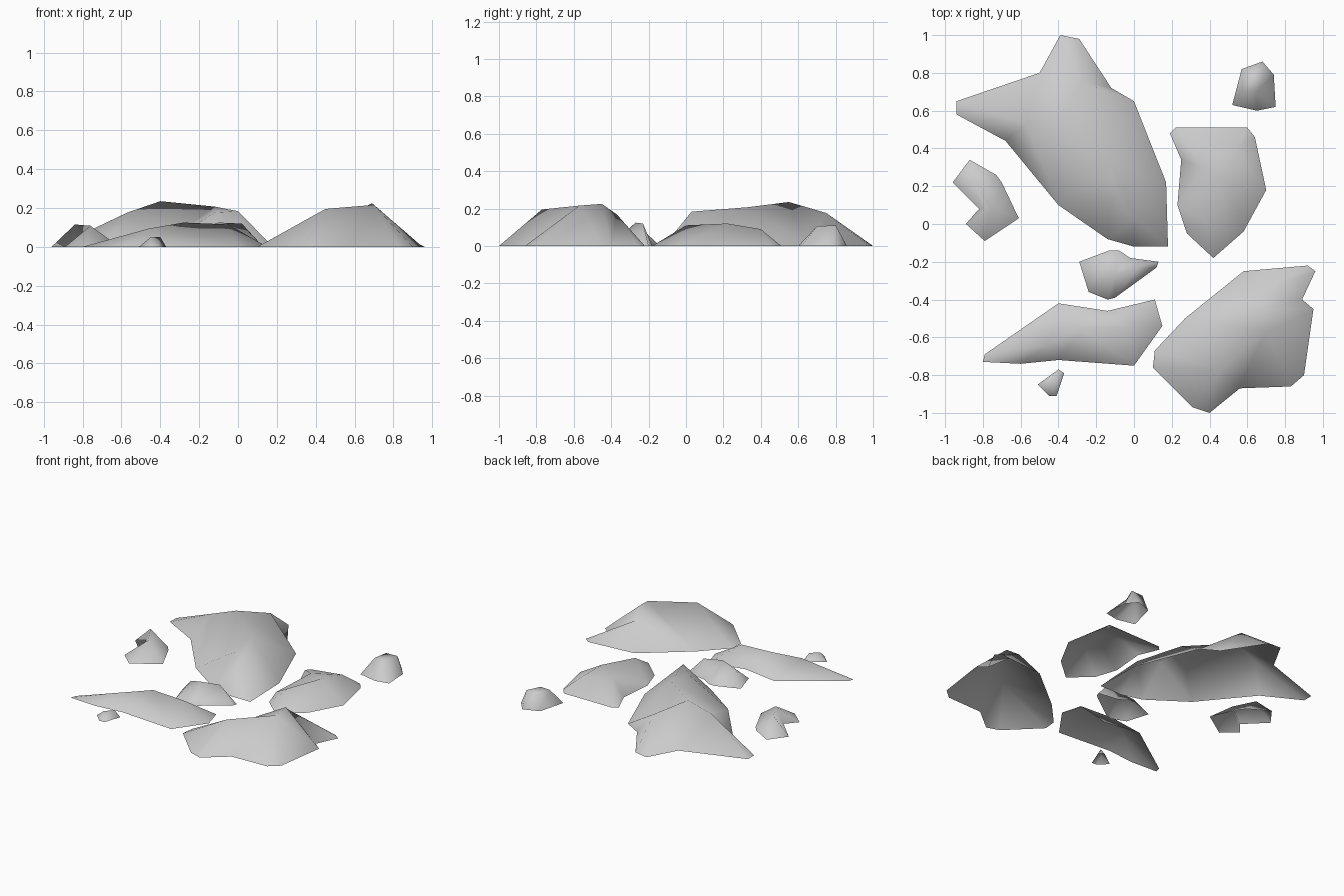
import bpy
import bmesh
from mathutils import Vector
from mathutils.geometry import delaunay_2d_cdt

# Remove the default object
cube = bpy.data.objects.get("Cube")
if cube:
    bpy.data.objects.remove(cube, do_unlink=True)


def make_material(name, grey):
    """Create one flat grey material."""
    material = bpy.data.materials.new(name)
    material.use_nodes = True
    colour = (grey, grey, grey, 1)
    material.diffuse_color = colour
    shader = material.node_tree.nodes["Principled BSDF"]
    shader.inputs["Base Color"].default_value = colour
    return material


def crest_height(point, summit, peak):
    """A crest sinks gently as it runs away from its summit."""
    return peak * (1 - (point - summit).length / 3)


def nearest_edges(points, starts, targets):
    """Join every start point to the closest of the target points."""
    edges = []
    for start in starts:
        closest = min(targets, key=lambda target: (points[target] - points[start]).length)
        edges.append((start, closest))
    return edges


def make_rock(name, material, peak, crest, outline, shoulders=()):
    """Stretch an open shell from a ground outline over a raised crest.

    The first crest point is the summit, and crest points in turn are
    joined by ridges. Shoulders stand at three quarters of the peak and
    join the crest. Spokes run from the ground to the nearest raised point.
    """
    ground = [Vector(point) for point in outline]
    top = [Vector(point) for point in crest]
    sides = [Vector(point) for point in shoulders]
    points = ground + top + sides
    heights = [0 for point in ground]
    heights += [crest_height(point, top[0], peak) for point in top]
    heights += [peak * 3 / 4 for point in sides]

    # Triangulate the plan, keeping the border, ridges and spokes
    border = list(range(len(ground)))
    ridge = list(range(len(ground), len(ground + top)))
    side = list(range(len(ground + top), len(points)))
    edges = list(zip(ridge, ridge[1:]))
    edges += nearest_edges(points, side, ridge)
    edges += nearest_edges(points, border, ridge + side)
    plan = delaunay_2d_cdt(points, edges, [border], 1, 0.0001)
    coords, faces, sources = plan[0], plan[2], plan[3]

    # Lift the plan into a smooth shell facing upwards
    bm = bmesh.new()
    verts = []
    for co, source in zip(coords, sources):
        height = max((heights[index] for index in source), default=0)
        verts.append(bm.verts.new((co.x, co.y, height)))
    for corners in faces:
        face = bm.faces.new([verts[index] for index in corners])
        face.smooth = True
        face.normal_update()
        if face.normal.z < 0:
            face.normal_flip()

    mesh = bpy.data.meshes.new(name)
    bm.to_mesh(mesh)
    bm.free()
    mesh.materials.append(material)
    rock = bpy.data.objects.new(name, mesh)
    bpy.context.collection.objects.link(rock)


stone = make_material("stone_grey", 0.6)

# Largest rock, with two pointed spurs
make_rock(
    name="large_back_rock", material=stone, peak=.235,
    crest=[(-.4, .55), (-.12, .33), (0, .03)],
    shoulders=[(-.27, .75), (-.57, .53), (-.12, .13)],
    outline=[(-.94, .65), (-.5, .8), (-.39, 1), (-.29, .98), (-.12, .72), (0, .65),
             (.17, .22), (.18, -.12), (0, -.12), (-.14, -.08), (-.4, .1), (-.68, .44),
             (-.94, .58)])

# Broad rock with a notch on its outer side
make_rock(
    name="large_front_rock", material=stone, peak=.225,
    crest=[(.45, -.77), (.7, -.57), (.69, -.45)][::-1],
    shoulders=[(.65, -.37)],
    outline=[(.1, -.76), (.11, -.67), (.27, -.5), (.58, -.25), (.92, -.22), (.96, -.25),
             (.89, -.4), (.95, -.45), (.9, -.8), (.83, -.86), (.56, -.87), (.4, -1),
             (.31, -.97)])

# Medium rock behind it
make_rock(
    name="medium_back_rock", material=stone, peak=.12,
    crest=[(.5, .22), (.4, 0)],
    shoulders=[(.36, .3), (.54, .4)],
    outline=[(.19, .48), (.22, .51), (.6, .51), (.64, .46), (.7, .18), (.58, -.04),
             (.42, -.18), (.28, -.05), (.23, .1), (.25, .34)])

# Long low rock
make_rock(
    name="long_front_rock", material=stone, peak=.125,
    crest=[(-.28, -.55), (-.05, -.55)],
    shoulders=[(-.46, -.64)],
    outline=[(-.8, -.73), (-.79, -.69), (-.4, -.42), (-.14, -.46), (.11, -.4),
             (.15, -.54), (0, -.75), (-.4, -.72), (-.6, -.74)])

# Pointed rock in the middle
make_rock(
    name="middle_rock", material=stone, peak=.125,
    crest=[(-.1, -.27), (.02, -.23)],
    shoulders=[(-.2, -.24)],
    outline=[(-.29, -.2), (-.13, -.14), (-.08, -.14), (-.02, -.18), (.13, -.2),
             (.12, -.23), (-.1, -.39), (-.14, -.4), (-.24, -.36)])

# Small scattered rocks
make_rock(
    name="small_right_rock", material=stone, peak=.115,
    crest=[(-.84, .22), (-.76, .08)],
    outline=[(-.96, .22), (-.87, .34), (-.73, .26), (-.7, .22), (-.61, .03),
             (-.79, -.09), (-.89, 0), (-.82, .08)])

make_rock(
    name="small_back_rock", material=stone, peak=.11,
    crest=[(.69, .8), (.65, .7), (.58, .7), (.6, .8)],
    outline=[(.52, .63), (.57, .82), (.68, .86), (.74, .79), (.75, .62), (.65, .6)])

make_rock(
    name="tiny_front_rock", material=stone, peak=.05,
    crest=[(-.4, -.81), (-.45, -.86)],
    outline=[(-.51, -.85), (-.4, -.77), (-.37, -.79), (-.41, -.91), (-.45, -.91)])
